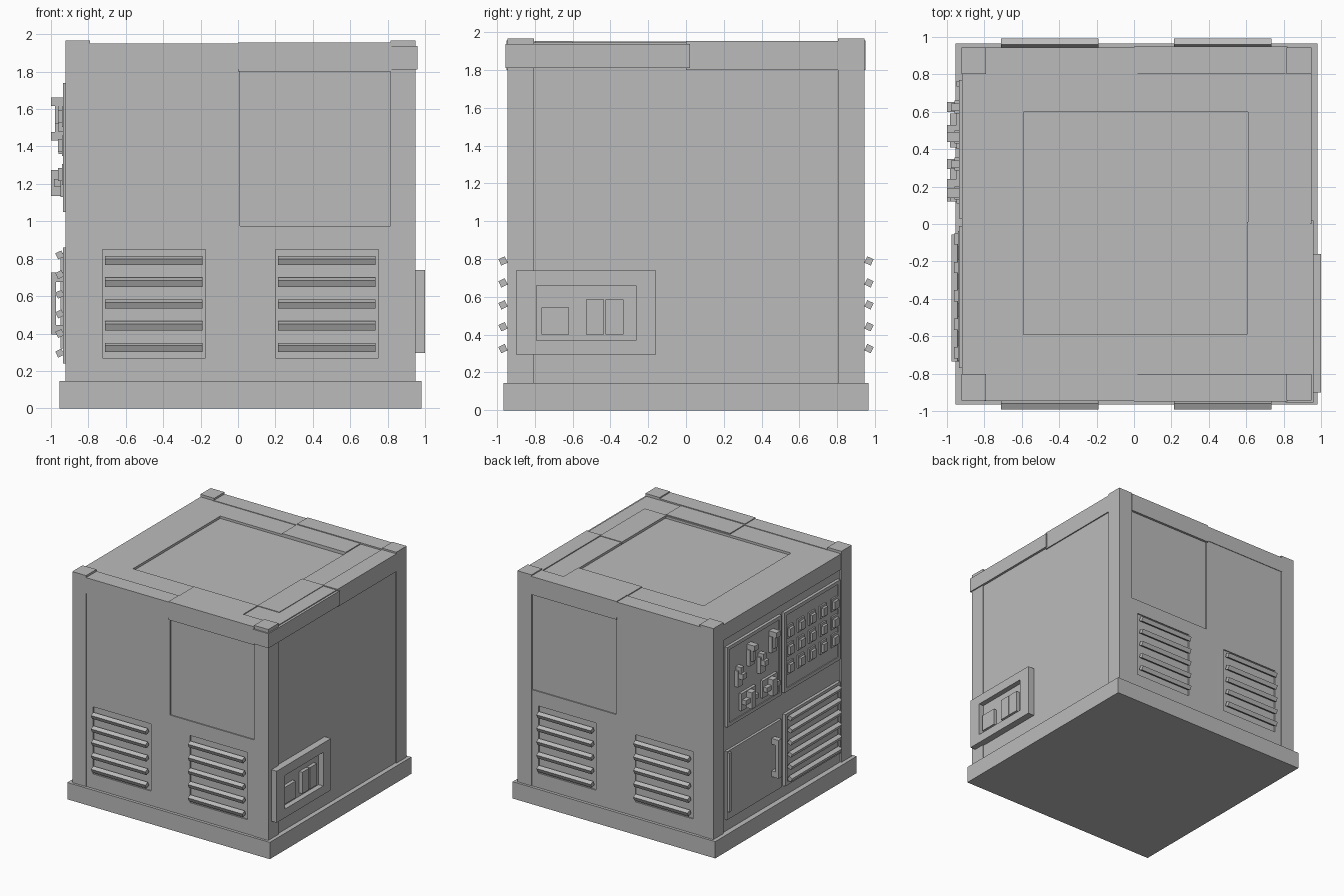
import bpy, math

if "Cube" in bpy.data.objects:
    bpy.data.objects.remove(bpy.data.objects["Cube"])

grey = bpy.data.materials.new("metal_grey")
grey.diffuse_color = (0.5, 0.5, 0.5, 1)
grey.use_nodes = True
grey.node_tree.nodes["Principled BSDF"].inputs["Base Color"].default_value = grey.diffuse_color


def box(name, x, y, z, rot=None):
    """Box from (min, max) ranges, optionally rotated about its centre."""
    c = [(r[0] + r[1]) / 2 for r in (x, y, z)]
    d = [abs(r[1] - r[0]) for r in (x, y, z)]
    v = [(sx * d[0] / 2, sy * d[1] / 2, sz * d[2] / 2)
         for sx in (-1, 1) for sy in (-1, 1) for sz in (-1, 1)]
    f = [(0, 1, 3, 2), (4, 6, 7, 5), (0, 4, 5, 1), (2, 3, 7, 6), (0, 2, 6, 4), (1, 5, 7, 3)]
    me = bpy.data.meshes.new(name)
    me.from_pydata(v, [], f)
    me.materials.append(grey)
    ob = bpy.data.objects.new(name, me)
    bpy.context.collection.objects.link(ob)
    ob.location = c
    if rot:
        ob.rotation_euler = rot
    return ob


def cut(ob, x, y, z):
    """Boolean a box-shaped recess out of an object."""
    c = box("cutter", x, y, z)
    c.hide_render = True
    m = ob.modifiers.new("recess", 'BOOLEAN')
    m.operation, m.solver, m.object = 'DIFFERENCE', 'EXACT', c
    bpy.context.view_layer.objects.active = ob
    bpy.ops.object.modifier_apply(modifier=m.name)
    bpy.data.objects.remove(c)


# base and main cabinet
box("base_plinth", (-.955, .98), (-.965, .965), (0, .145))
body = box("cabinet_body", (-.91, .94), (-.94, .94), (.14, 1.945))
cut(body, (-.59, .61), (-.59, .60), (1.925, 2.1))

LOUVRES = ((-.725, -.175), (.2, .75))
for s, side in ((-1, "front"), (1, "back")):
    # recessed upper panel and louvre pockets
    cut(body, (.01, .815), sorted((s * .93, s * 1.1)), (.975, 1.805))
    for k, (x0, x1) in enumerate(LOUVRES):
        cut(body, (x0, x1), sorted((s * .93, s * 1.1)), (.27, .85))
        for i in range(5):
            z = .79 - .116 * i
            box(f"{side}_louvre_{k}_{i}", (x0 + .015, x1 - .015),
                (s * .968 - .0185, s * .968 + .0185), (z - .0185, z + .0185),
                (-s * math.radians(25), 0, 0))
    # top rails on the long sides, in two overlapping halves
    box(f"{side}_rail_left", (-.8, .02), sorted((s * .80, s * .945)), (1.815, 1.95))
    box(f"{side}_rail_right", (0, .82), sorted((s * .805, s * .95)), (1.80, 1.957))
    # roof border plates
    box(f"{side}_roof_plate", (0, .61), sorted((s * .60, s * .80)), (1.93, 1.953))
    # corner posts with their caps
    box(f"{side}_left_post", (-.922, -.79), sorted((s * .803, s * .944)), (.14, 1.967))
    box(f"{side}_right_post", (.815, .95), sorted((s * .803, s * .944)), (.14, 1.967))

# right side rails and roof border
box("right_rail_front", (.81, .96), (-.955, .02), (1.812, 1.937))
box("right_rail_back", (.81, .95), (0, .82), (1.80, 1.953))
box("right_roof_plate", (.605, .815), (-.60, .01), (1.93, 1.95))
box("left_rail", (-.92, -.8), (-.82, .82), (1.81, 1.945))

# socket box on the right side
sock = box("socket_housing", (.93, 1.0), (-.90, -.16), (.295, .74))
cut(sock, (.955, 1.1), (-.79, -.265), (.37, .66))
for i, (y0, y1, h) in enumerate(((-.765, -.62, .545), (-.53, -.435, .585), (-.425, -.33, .585))):
    box(f"socket_block_{i}", (.95, .985), (y0, y1), (.40, h))


def framed(name, y0, y1, z0, z1):
    """Raised side panel with a shallow sunken face."""
    p = box(name, (-.935, -.90), (y0, y1), (z0, z1))
    cut(p, (-1.1, -.927), (y0 + .03, y1 - .03), (z0 + .03, z1 - .03))


# left side: four panels
framed("switch_panel", .03, .77, 1.05, 1.74)
framed("button_panel", -.77, -.01, 1.05, 1.74)
framed("vent_panel", -.77, -.02, .24, .86)
box("access_door", (-.932, -.90), (.03, .77), (.25, .84))

# toggle switches, alternately down and up
for i, y in enumerate((.625, .465, .32, .165)):
    up = i % 2
    box(f"switch_base_{i}", (-.96, -.92), (y - .035, y + .035), (1.48, 1.62) if up else (1.36, 1.50))
    z = 1.64 if up else 1.455
    box(f"switch_lever_{i}", (-1.0, -.92), (y - .027, y + .027), (z - .023, z + .023))
    box(f"switch_arm_{i}", (-.978, -.92), (y - .02, y + .02), (1.52, 1.62) if up else (1.46, 1.53))

# two rotary selectors
for i, y in enumerate((.50, .21)):
    box(f"selector_plate_{i}", (-.95, -.92), (y - .1, y + .1), (1.13, 1.28))
    box(f"selector_bar_{i}", (-.985, -.92), (y - .09, y + .09), (1.185, 1.225))
    box(f"selector_grip_{i}", (-1.0, -.92), (y - .03, y + .03), (1.135, 1.275))

# grid of push buttons
for r in range(3):
    for c in range(5):
        y, z = -.08 - .152 * c, 1.56 - .155 * r
        box(f"button_base_{r}_{c}", (-.94, -.92), (y - .042, y + .042), (z - .055, z + .055))
        box(f"button_{r}_{c}", (-.962, -.92), (y - .03, y + .03), (z - .035, z + .035))

# door hinge strip and handle
box("door_hinge", (-.95, -.91), (.735, .765), (.32, .83))
box("door_handle_grip", (-1.0, -.972), (.12, .165), (.395, .725))
for i, z in enumerate((.42, .70)):
    box(f"door_handle_mount_{i}", (-.975, -.92), (.12, .165), (z - .025, z + .025))

# left vent slats
for i in range(6):
    z = .82 - .105 * i
    box(f"vent_slat_{i}", (-.971, -.935), (-.735, -.055), (z - .018, z + .018),
        (0, math.radians(-25), 0))
